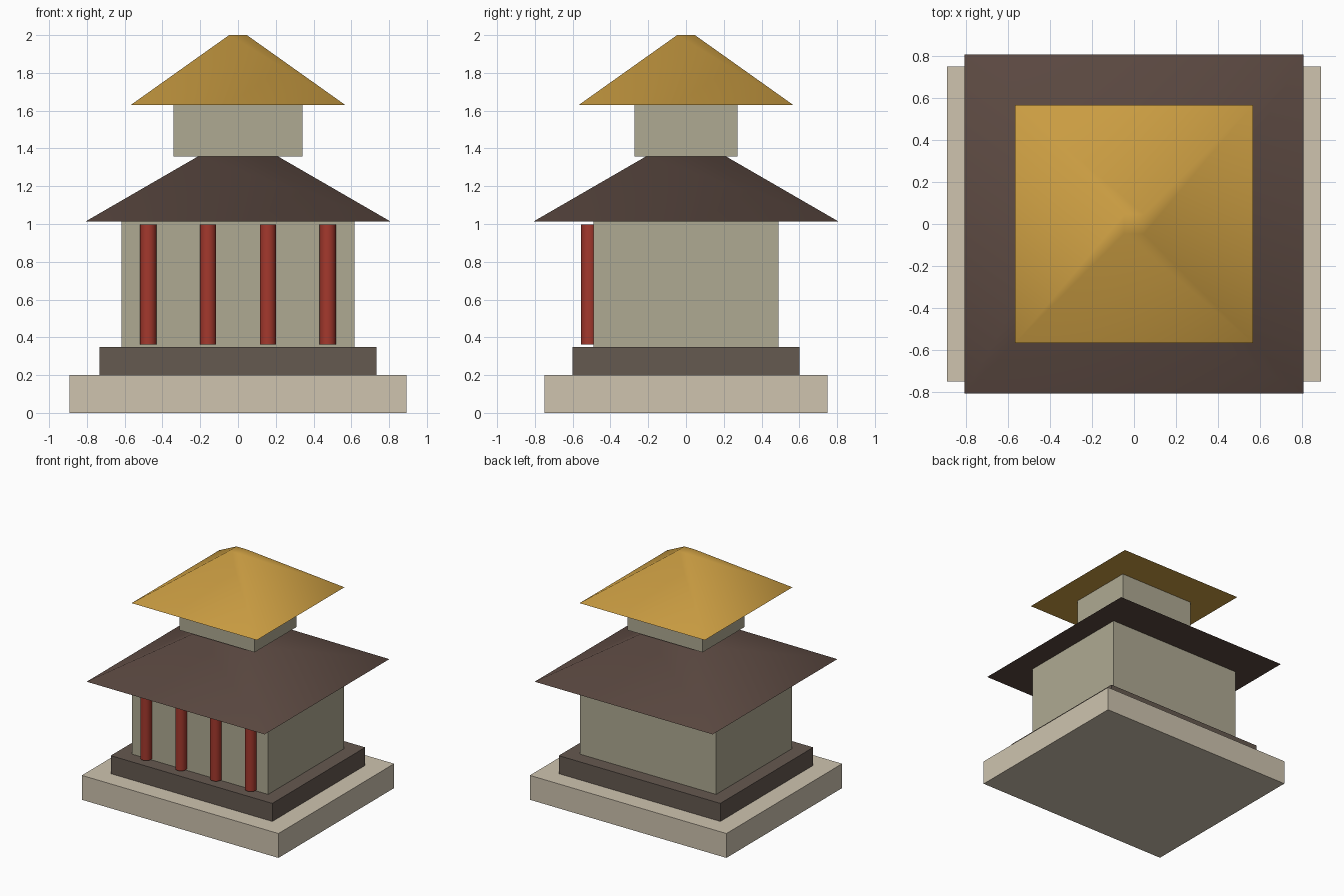
import bpy
import math

if "Cube" in bpy.data.objects:
    bpy.data.objects.remove(bpy.data.objects["Cube"])


def material(name, rgb):
    m = bpy.data.materials.new(name)
    m.diffuse_color = (*rgb, 1)
    m.use_nodes = True
    m.node_tree.nodes["Principled BSDF"].inputs["Base Color"].default_value = m.diffuse_color
    return m


STONE = material("pale_stone", (0.62, 0.55, 0.43))
DARK = material("dark_stone", (0.13, 0.10, 0.08))
WALL = material("wall", (0.43, 0.40, 0.29))
RED = material("red_paint", (0.37, 0.04, 0.026))
TILE = material("brown_tile", (0.105, 0.066, 0.053))
GOLD = material("gold_tile", (0.60, 0.34, 0.055))


def finish(name, mat):
    o = bpy.context.object
    o.name = name
    o.data.materials.append(mat)
    return o


def block(name, hx, hy, z0, z1, mat):
    """Box from half sizes and a height range."""
    bpy.ops.mesh.primitive_cube_add(size=2, location=(0, 0, (z0 + z1) / 2))
    o = finish(name, mat)
    o.scale = (hx, hy, (z1 - z0) / 2)
    bpy.ops.object.transform_apply(location=False, rotation=False, scale=True)


def roof(name, eave, top, z0, z1, mat):
    """Four-sided truncated pyramid with softly shaded hips."""
    bpy.ops.mesh.primitive_cone_add(vertices=4, radius1=eave * math.sqrt(2),
                                    radius2=top * math.sqrt(2), depth=z1 - z0,
                                    location=(0, 0, (z0 + z1) / 2),
                                    rotation=(0, 0, math.pi / 4))
    finish(name, mat)
    bpy.ops.object.transform_apply(location=False, rotation=True, scale=False)
    bpy.ops.object.shade_smooth_by_angle(angle=math.radians(60))


# Stepped base
block("base_step", 0.892, 0.75, 0, 0.2, STONE)
block("upper_step", 0.733, 0.602, 0.2, 0.348, DARK)

# Main hall and lower roof
block("main_hall", 0.617, 0.49, 0.348, 1.013, WALL)
roof("lower_roof", 0.808, 0.213, 1.013, 1.357, TILE)

# Upper storey and golden roof
block("upper_storey", 0.342, 0.273, 1.357, 1.63, WALL)
roof("upper_roof", 0.568, 0.047, 1.63, 2.0, GOLD)

# Row of front columns
for i in range(4):
    bpy.ops.mesh.primitive_cylinder_add(vertices=20, radius=0.043, depth=0.636,
                                        location=(-0.475 + i * 0.3167, -0.512, 0.679))
    finish(f"column_{i + 1}", RED)
    bpy.ops.object.shade_smooth_by_angle(angle=math.radians(40))
